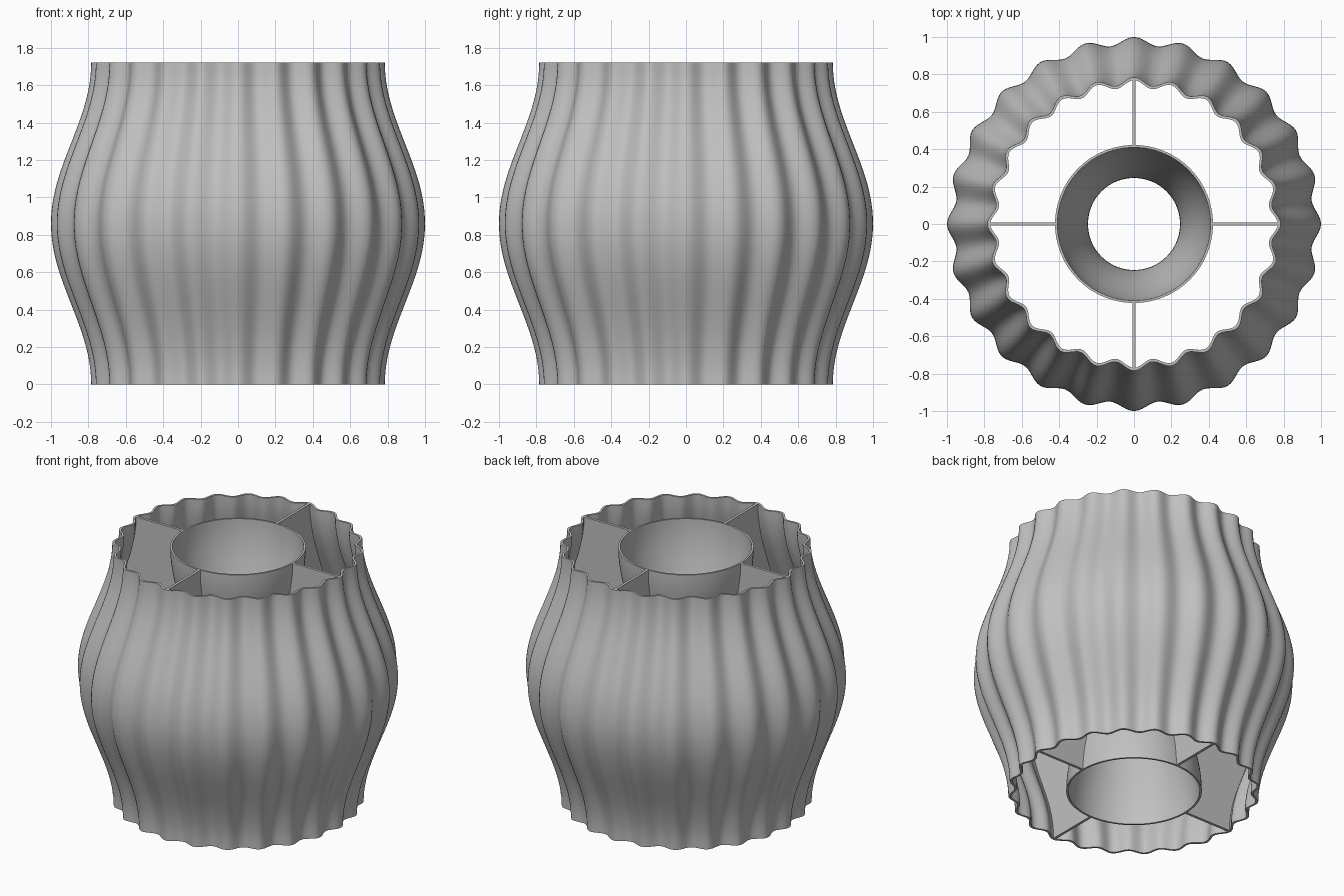
import bpy
import bmesh
from math import sin, cos, pi, radians

cube = bpy.data.objects.get("Cube")
if cube:
    bpy.data.objects.remove(cube, do_unlink=True)

HEIGHT = 1.72
ROWS = 48
RIDGES = 24
RIPPLE = 0.021
WALL = 0.016
FIN_HALF = 0.009

# One plain grey material
grey = bpy.data.materials.new("plain grey")
grey.use_nodes = True
colour = (0.53, 0.53, 0.53, 1)
grey.diffuse_color = colour
grey.node_tree.nodes["Principled BSDF"].inputs["Base Color"].default_value = colour


def swell(z):
    return sin(pi * z / HEIGHT) ** 2


def shell_radius(z, a):
    return 0.785 - RIPPLE + 0.215 * swell(z) + RIPPLE * cos(RIDGES * a)


def core_radius(z, a):
    return 0.422 - 0.163 * swell(z)


def finish(bm, name):
    bmesh.ops.recalc_face_normals(bm, faces=bm.faces)
    mesh = bpy.data.meshes.new(name)
    bm.to_mesh(mesh)
    bm.free()
    mesh.materials.append(grey)
    obj = bpy.data.objects.new(name, mesh)
    bpy.context.collection.objects.link(obj)
    bpy.ops.object.select_all(action='DESELECT')
    obj.select_set(True)
    bpy.context.view_layer.objects.active = obj
    bpy.ops.object.shade_smooth_by_angle(angle=radians(40))
    return obj


def bridge(bm, rings):
    """Skin closed rings of equal size with quads, in order."""
    for lower, upper in zip(rings, rings[1:]):
        n = len(lower)
        for i in range(n):
            j = (i + 1) % n
            bm.faces.new((lower[i], lower[j], upper[j], upper[i]))


heights = [HEIGHT * k / ROWS for k in range(ROWS + 1)]


def open_tube(name, radius, segments, wall):
    """Thin tube, open at both ends: outside wall up, inside wall down."""
    bm = bmesh.new()
    levels = [(z, 0) for z in heights] + [(z, wall) for z in reversed(heights)]
    rings = []
    for z, inset in levels:
        ring = []
        for s in range(segments):
            a = 2 * pi * s / segments
            r = radius(z, a) - inset
            ring.append(bm.verts.new((r * cos(a), r * sin(a), z)))
        rings.append(ring)
    bridge(bm, rings + rings[:1])
    return finish(bm, name)


def fin(name, angle):
    """Upright web that follows the core on one edge and the shell on the other."""
    bm = bmesh.new()
    ca, sa = cos(angle), sin(angle)
    rings = []
    for z in heights:
        r0 = core_radius(z, 0) - WALL / 2
        r1 = shell_radius(z, 0) - WALL / 2
        corners = ((r0, -FIN_HALF), (r1, -FIN_HALF), (r1, FIN_HALF), (r0, FIN_HALF))
        rings.append([bm.verts.new((r * ca - t * sa, r * sa + t * ca, z))
                      for r, t in corners])
    bridge(bm, rings)
    bm.faces.new(rings[0])
    bm.faces.new(rings[-1])
    return finish(bm, name)


# Rippled outer shell and waisted inner core
open_tube("fluted_shell", shell_radius, RIDGES * 12, WALL)
open_tube("inner_core", core_radius, 96, 0.013)

# Four webs joining core to shell
for k, side in enumerate(("left", "back", "right", "front")):
    fin(side + "_web", k * pi / 2)
